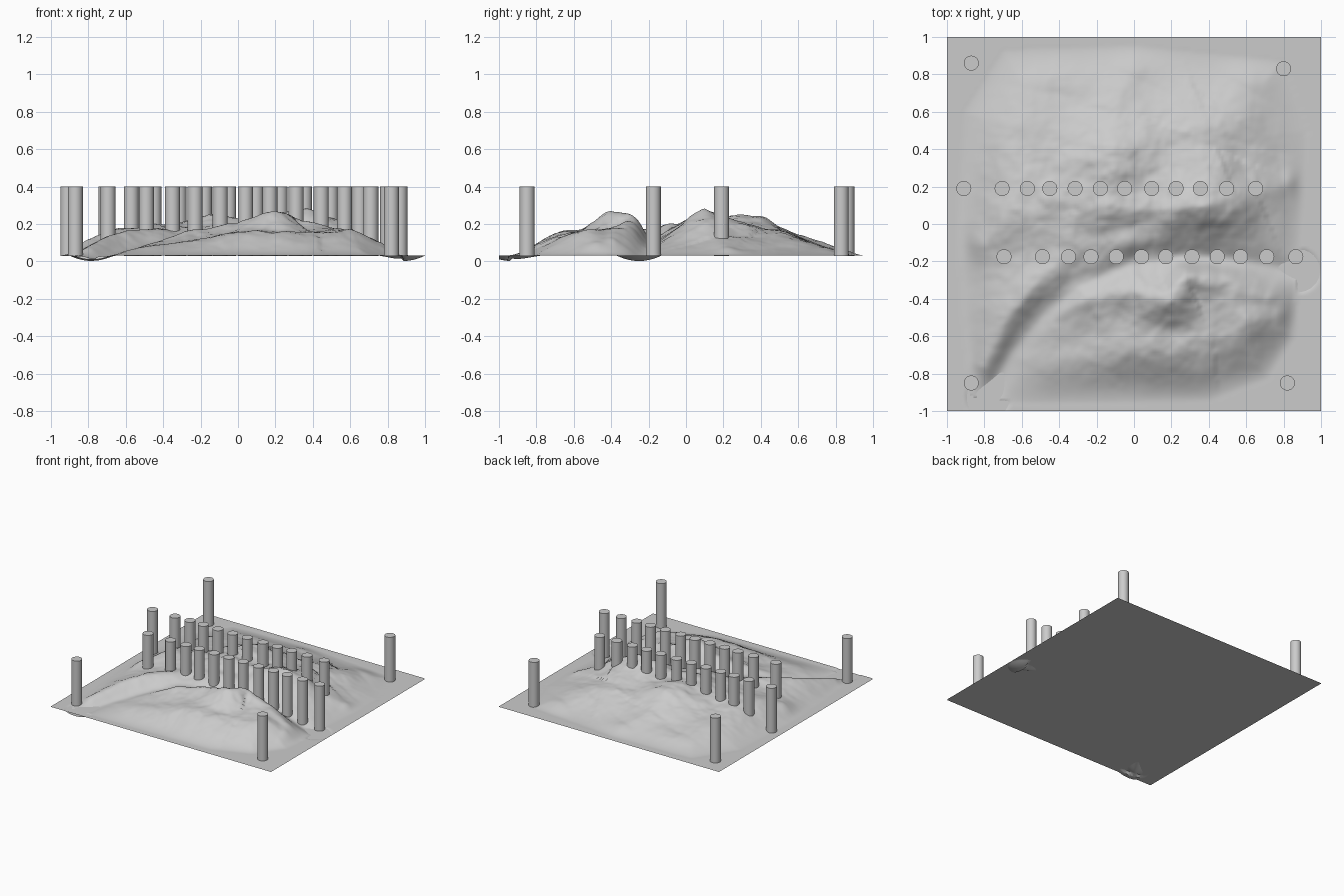
import bpy
import bmesh
from mathutils import Vector, noise

cube = bpy.data.objects.get("Cube")
if cube:
    bpy.data.objects.remove(cube, do_unlink=True)

GROUND = 0.03      # level of the flat land
POST_TOP = 0.4
POST_RADIUS = 0.04
CELLS = 140        # terrain grid resolution

stone = bpy.data.materials.new("stone_grey")
stone.use_nodes = True
stone.diffuse_color = (0.6, 0.6, 0.6, 1)
shader = next(n for n in stone.node_tree.nodes if n.type == 'BSDF_PRINCIPLED')
shader.inputs["Base Color"].default_value = stone.diffuse_color
shader.inputs["Roughness"].default_value = 0.8


def make_object(name, bm):
    mesh = bpy.data.meshes.new(name)
    bm.to_mesh(mesh)
    bm.free()
    mesh.materials.append(stone)
    obj = bpy.data.objects.new(name, mesh)
    bpy.context.collection.objects.link(obj)
    return obj


def smooth(obj, angle):
    bpy.ops.object.select_all(action='DESELECT')
    obj.select_set(True)
    bpy.context.view_layer.objects.active = obj
    bpy.ops.object.shade_smooth_by_angle(angle=angle)


def level_loop(points):
    """Closed outline lying at ground level."""
    return [(x, y, GROUND) for x, y in points + points[:1]]


# Guide lines of the landscape: ridges, rims, canyon floor and foot of the hills
border = level_loop([(-1, -1), (1, -1), (1, 1), (-1, 1)])
foot = level_loop([(-.55, -.97), (.4, -.95), (.72, -.83), (.86, -.6), (.88, -.3),
                   (.9, 0), (.93, .5), (.8, .88), (0, .96), (-.7, .94),
                   (-.92, .6), (-.94, 0), (-.92, -.5), (-.87, -.93)])
canyon = [(-.78, -.93, 0), (-.65, -.7, .04), (-.5, -.5, .08), (-.3, -.33, .12),
          (0, -.2, .13), (.3, -.17, .1), (.6, -.2, .06), (.88, -.25, 0)]
front_ridge = [(-.42, -.52, .11), (-.25, -.4, .16), (0, -.36, .21), (.2, -.4, .285),
               (.28, -.28, .24), (.5, -.32, .19), (.7, -.4, .13)]
front_shoulder = [(-.4, -.7, .09), (0, -.6, .16), (.3, -.6, .16), (.6, -.5, .17),
                  (.74, -.48, .11)]
back_ridge = [(-.78, -.1, .13), (-.6, .05, .18), (-.35, .14, .2), (-.15, .1, .26),
              (.1, .08, .23), (.38, .1, .27), (.55, .13, .2), (.65, .19, .13),
              (.8, .22, .08)]
canyon_rim = [(-.8, -.75, .08), (-.68, -.5, .14), (-.5, -.28, .17), (-.3, -.12, .18),
              (0, -.04, .19)]
middle_spur = [(-.12, .12, .25), (-.1, .42, .23), (-.08, .6, .15), (0, .78, .08)]
east_spur = [(.38, .12, .25), (.36, .42, .18), (.52, .58, .13), (.6, .72, .08)]
west_spur = [(-.6, .06, .18), (-.5, .4, .15), (-.45, .7, .09)]
guides = [border, foot, canyon, front_ridge, front_shoulder, back_ridge,
          canyon_rim, middle_spur, east_spur, west_spur]
segments = [[(Vector(a), Vector(b)) for a, b in zip(line, line[1:])] for line in guides]


def nearest_on_line(line, x, y):
    """Squared plan distance to a guide line, and the line's height there."""
    best, height = 9, 0
    for a, b in line:
        dx, dy = b.x - a.x, b.y - a.y
        t = ((x - a.x) * dx + (y - a.y) * dy) / (dx * dx + dy * dy)
        t = min(1, max(0, t))
        d = (a.x + dx * t - x) ** 2 + (a.y + dy * t - y) ** 2
        if d < best:
            best, height = d, a.z + (b.z - a.z) * t
    return best, height


def inside_loop(line, x, y):
    inside = False
    for a, b in line:
        if (a.y > y) != (b.y > y) and x < a.x + (b.x - a.x) * (y - a.y) / (b.y - a.y):
            inside = not inside
    return inside


def terrain_height(x, y):
    total = weight_sum = 0
    for line in segments:
        d, height = nearest_on_line(line, x, y)
        weight = (d + 0.0004) ** -0.9
        total += weight * height
        weight_sum += weight
    h = total / weight_sum
    if not inside_loop(segments[1], x, y):
        # Outside the foot only the canyon mouths still shape the land
        d, height = nearest_on_line(segments[2], x, y)
        fade = max(0, 1 - d / 0.015)
        return GROUND + 0.002 + (min(height, GROUND) - GROUND) * fade
    # Weathered bumps that grow with height
    rough = noise.fractal(Vector((x * 4, y * 4, 2)), 0.9, 2, 4)
    return h + rough * 0.13 * max(0, h - GROUND)


# Terrain surface
bm = bmesh.new()
bmesh.ops.create_grid(bm, x_segments=CELLS, y_segments=CELLS, size=1)
for v in bm.verts:
    v.co.z = max(0, terrain_height(v.co.x, v.co.y))
smooth(make_object("terrain", bm), 0.9)

# Flat underside of the land
bm = bmesh.new()
bmesh.ops.create_grid(bm, x_segments=1, y_segments=1, size=1)
for v in bm.verts:
    v.co.z = GROUND - 0.002
bmesh.ops.reverse_faces(bm, faces=bm.faces)
make_object("ground_plate", bm)


def add_post(name, x, y):
    bm = bmesh.new()
    bmesh.ops.create_cone(bm, cap_ends=True, segments=32, radius1=POST_RADIUS,
                          radius2=POST_RADIUS, depth=POST_TOP - GROUND)
    bmesh.ops.translate(bm, verts=bm.verts, vec=(x, y, (POST_TOP + GROUND) / 2))
    smooth(make_object(name, bm), 0.6)


# Two rows of posts and one post near each corner
back_row = [-.91, -.705, -.57, -.45, -.315, -.18, -.05, .095, .225, .355, .495, .65]
front_row = [-.695, -.49, -.35, -.23, -.095, .04, .17, .31, .445, .57, .71, .865]
corners = [(-.87, .86), (.8, .83), (-.87, -.85), (.82, -.85)]
for i, x in enumerate(back_row):
    add_post(f"back_row_post_{i}", x, .19)
for i, x in enumerate(front_row):
    add_post(f"front_row_post_{i}", x, -.175)
for i, (x, y) in enumerate(corners):
    add_post(f"corner_post_{i}", x, y)
